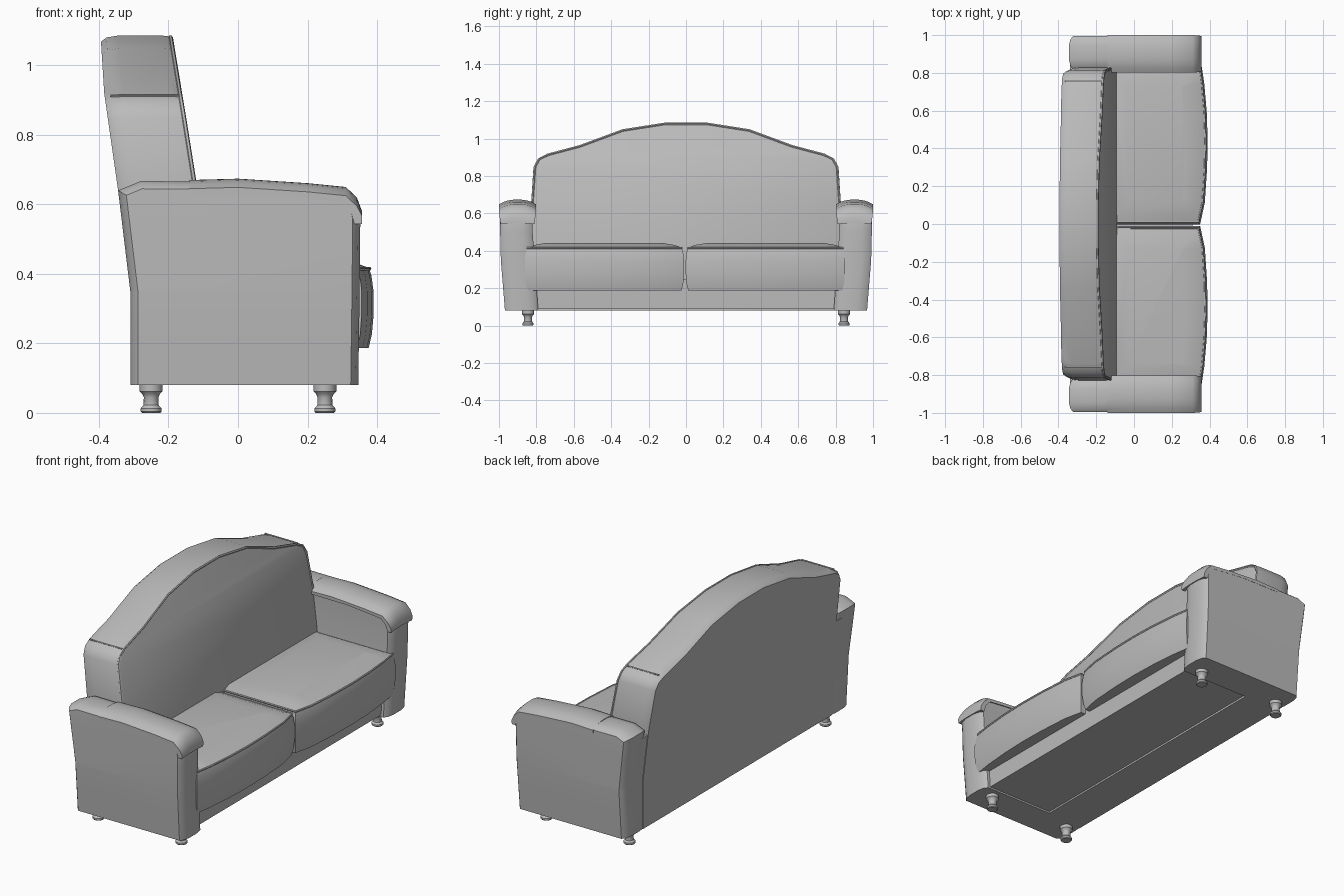
import bpy
import bmesh
import math
from mathutils import Vector

cube = bpy.data.objects.get("Cube")
if cube:
    bpy.data.objects.remove(cube, do_unlink=True)

GREY = 0.5
fabric = bpy.data.materials.new("grey fabric")
fabric.use_nodes = True
fabric.diffuse_color = (GREY, GREY, GREY, 1)
for node in fabric.node_tree.nodes:
    if node.type == 'BSDF_PRINCIPLED':
        node.inputs["Base Color"].default_value = (GREY, GREY, GREY, 1)


def lerp(a, b, t):
    return a + (b - a) * t


def table(z, pts):
    """Piecewise linear lookup of value by height."""
    if z <= pts[0][0]:
        return pts[0][1]
    for (z0, v0), (z1, v1) in zip(pts, pts[1:]):
        if z <= z1:
            return lerp(v0, v1, (z - z0) / (z1 - z0))
    return pts[-1][1]


def inset(outline, d, keep_base):
    """Offset a closed outline inwards, optionally leaving its lowest points at their height."""
    pts = [Vector(p) for p in outline]
    area = sum(a.x * b.y - b.x * a.y for a, b in zip(pts, pts[1:] + pts[:1]))
    sign = 1 if area > 0 else -1
    base = min(p.y for p in pts)
    out = []
    for i, p in enumerate(pts):
        e0 = (p - pts[i - 1]).normalized()
        e1 = (pts[(i + 1) % len(pts)] - p).normalized()
        n0, n1 = Vector((-e0.y, e0.x)) * sign, Vector((-e1.y, e1.x)) * sign
        q = p + (n0 + n1) * d / (1 + n0.dot(n1))
        if keep_base and p.y == base:
            q.y = base
        out.append(q)
    return out


def finish(obj, angle=38):
    obj.data.materials.clear()
    obj.data.materials.append(fabric)
    bpy.ops.object.select_all(action='DESELECT')
    obj.select_set(True)
    bpy.context.view_layer.objects.active = obj
    bpy.ops.object.shade_smooth_by_angle(angle=math.radians(angle))
    return obj


def loft(name, outline, rings, place, cuts=(), keep_base=True):
    """Stack inset copies of an outline at depth t, cut at heights, then place in space."""
    bm = bmesh.new()
    loops = [[bm.verts.new((p.x, p.y, t)) for p in inset(outline, d, keep_base)]
             for t, d in rings]
    for a, b in zip(loops, loops[1:]):
        for i in range(len(a)):
            bm.faces.new((a[i - 1], a[i], b[i], b[i - 1]))
    bm.faces.new(loops[0])
    bm.faces.new(loops[-1])
    for z in cuts:
        bmesh.ops.bisect_plane(bm, geom=bm.verts[:] + bm.edges[:] + bm.faces[:], dist=1e-5,
                               plane_co=(0, z, 0), plane_no=(0, 1, 0))
    for v in bm.verts:
        v.co = place(*v.co)
    bmesh.ops.recalc_face_normals(bm, faces=bm.faces[:])
    mesh = bpy.data.meshes.new(name)
    bm.to_mesh(mesh)
    bm.free()
    obj = bpy.data.objects.new(name, mesh)
    bpy.context.collection.objects.link(obj)
    return finish(obj)


def tube(name, points, radius, cyclic=False):
    """Thin piping along a path."""
    curve = bpy.data.curves.new(name, 'CURVE')
    curve.dimensions = '3D'
    curve.bevel_depth = radius
    curve.bevel_resolution = 1
    spline = curve.splines.new('POLY')
    spline.points.add(len(points) - 1)
    for sp, p in zip(spline.points, points):
        sp.co = (*p, 1)
    spline.use_cyclic_u = cyclic
    obj = bpy.data.objects.new(name, curve)
    bpy.context.collection.objects.link(obj)
    bpy.ops.object.select_all(action='DESELECT')
    obj.select_set(True)
    bpy.context.view_layer.objects.active = obj
    bpy.ops.object.convert(target='MESH')
    finish(bpy.context.object)


# Backrest: arched outline with raked front and leaning rear
REAR = [(0.35, -0.31), (0.64, -0.345), (0.92, -0.385), (1.08, -0.395)]
FRONT = [(0.42, -0.09), (0.66, -0.12), (1.08, -0.19)]


def back_place(y, z, t):
    return lerp(table(z, REAR), table(z, FRONT), t), y, z


half = [(0.83, 0.08), (0.83, 0.62), (0.815, 0.85), (0.79, 0.895), (0.74, 0.92),
        (0.57, 0.965), (0.34, 1.05), (0.11, 1.086)]
arch = half + [(-y, z) for y, z in reversed(half)]
loft("backrest", arch, [(0, 0.018), (0.08, 0.006), (0.25, 0), (0.85, 0), (0.97, 0.003), (1, 0.016)],
     back_place, cuts=(0.35, 0.42, 0.64, 0.66, 0.92))
tube("backrest_piping", [back_place(p.x, p.y, 0.98) for p in inset(arch, 0.006, True)[1:-1]], 0.007)
for s, side in ((1, "left"), (-1, "right")):
    tube("backrest_seam_" + side, [back_place(s * 0.755, 0.913, t) for t in (0.08, 0.25, 0.6, 0.97)], 0.004)

# Flat lower back panel closing the joint to the arms
panel = [(0.9, 0.08), (0.93, 0.35), (0.92, 0.6)]
loft("lower_back_panel", panel + [(-y, z) for y, z in reversed(panel)],
     [(0.01, 0), (0.3, 0)], back_place, cuts=(0.35,))

# Seat frame under the cushions
loft("seat_frame", [(-0.25, -0.82), (0.31, -0.82), (0.31, 0.82), (-0.25, 0.82)],
     [(0.09, 0), (0.25, 0)], lambda x, y, t: (x, y, t))

arm_outline = [(-0.31, 0.08), (0.346, 0.08), (0.35, 0.35), (0.352, 0.56), (0.342, 0.61), (0.31, 0.642),
               (0.2, 0.655), (0, 0.667), (-0.14, 0.666), (-0.28, 0.667), (-0.345, 0.64), (-0.31, 0.35)]
arm_rings = [(0, 0.022), (0.1, 0.008), (0.3, 0), (0.7, 0), (0.9, 0.008), (1, 0.022)]
cap_outline = [(-0.14, 0.67), (0, 0.674), (0.2, 0.661), (0.31, 0.65), (0.342, 0.62), (0.357, 0.58),
               (0.357, 0.548), (0.335, 0.548), (0.325, 0.6), (0.3, 0.633), (0.1, 0.653), (-0.14, 0.655)]
cushion_outline = [(-0.15, 0.004), (0.35, 0.004), (0.375, 0.12), (0.387, 0.3), (0.39, 0.45),
                   (0.385, 0.6), (0.372, 0.75), (0.356, 0.856), (-0.15, 0.856)]
cushion_rings = [(0.187, 0.014), (0.225, 0.005), (0.28, 0), (0.35, 0), (0.395, 0.006),
                 (0.417, 0.013), (0.431, 0.05), (0.443, 0.12)]
foot_profile = [(0.026, 0), (0.03, 0.004), (0.03, 0.013), (0.022, 0.022), (0.021, 0.045),
                (0.026, 0.055), (0.033, 0.062), (0.033, 0.085)]

for s, side in ((1, "left"), (-1, "right")):
    # Arm with slightly bulging outer side
    def arm_place(x, z, t):
        inner = table(z, [(0.08, 0.79), (0.5, 0.82)])
        outer = table(z, [(0.08, 0.968), (0.35, 0.99), (0.6, 0.996)])
        return x, s * lerp(inner, outer, t), z

    loft("arm_" + side, arm_outline, arm_rings, arm_place, cuts=(0.2, 0.35, 0.5, 0.6))

    # Crowned cover folded over the arm top and front
    def cap_place(x, z, t):
        u = 2 * t - 1
        width = table(z, [(0.54, 0.09), (0.64, 0.099)])
        drop = 0.025 * abs(u) ** 2.5 * table(z, [(0.55, 0.2), (0.62, 1)])
        return x, s * (0.901 + width * u), z - drop

    loft("arm_cap_" + side, cap_outline, [(i / 8, 0) for i in range(9)], cap_place)

    # Cushion with bowed front, crowned top and piped edge
    def cushion_place(x, y, t):
        return x, s * y - 0.006, t

    loft("cushion_" + side, cushion_outline, cushion_rings, cushion_place, keep_base=False)
    tube("cushion_piping_" + side,
         [cushion_place(p.x, p.y, 0.415) for p in inset(cushion_outline, 0.012, False)], 0.006, True)

    # Turned feet
    for x, end in ((0.25, "front"), (-0.25, "back")):
        circle = [(math.cos(a * math.pi / 8), math.sin(a * math.pi / 8)) for a in range(16)]
        rings = [(z, 1 - r) for r, z in foot_profile]
        loft("foot_" + end + "_" + side, circle,
             [(z, (1 - r) * math.cos(math.pi / 16)) for r, z in foot_profile],
             lambda u, v, t: (x + u, s * 0.845 + v, t), keep_base=False)
